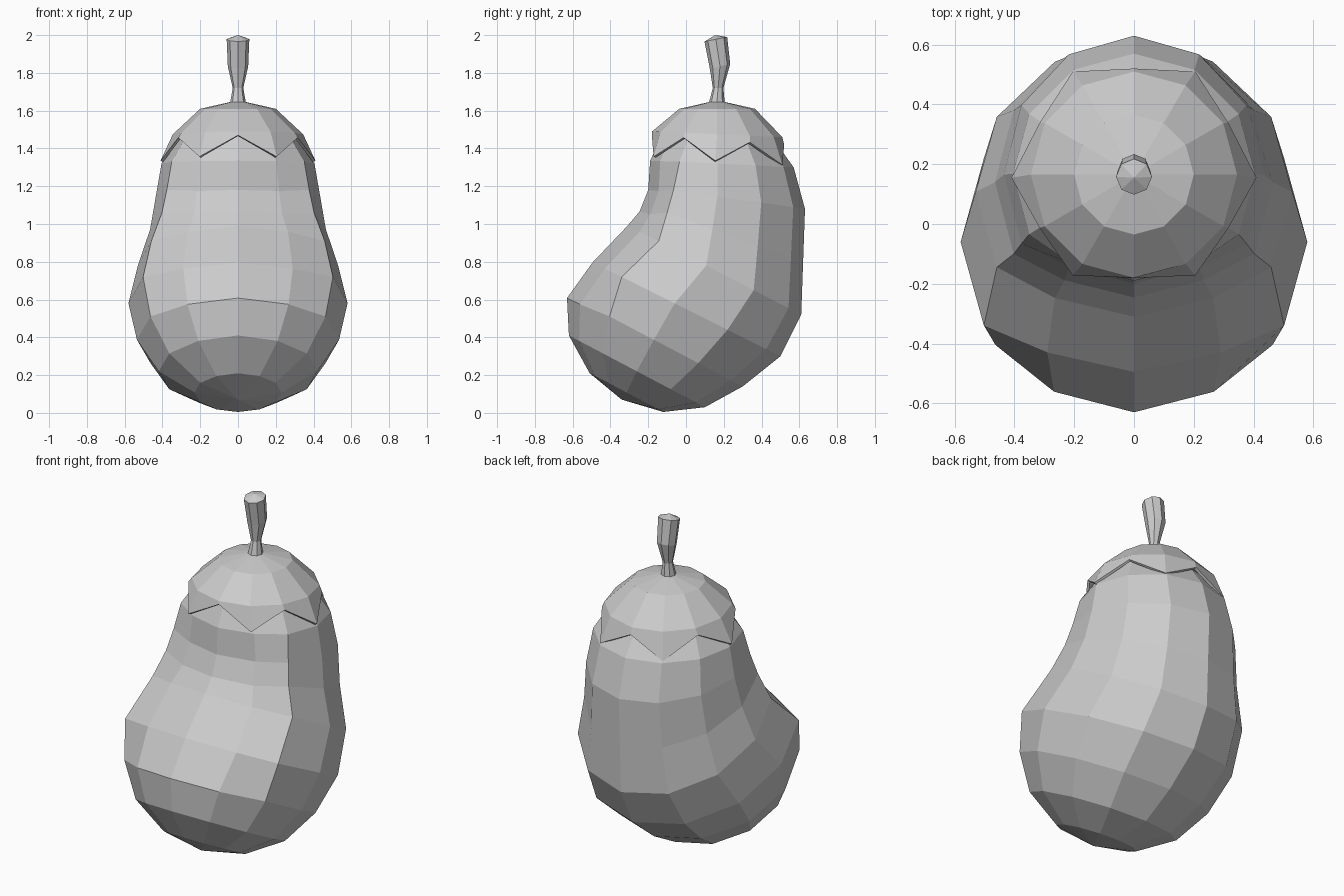
import bpy, bmesh
from math import sin, cos, pi
from mathutils import Vector

cube = bpy.data.objects.get("Cube")
if cube:
    bpy.data.objects.remove(cube)

grey = bpy.data.materials.new("plain grey")
grey.use_nodes = True
grey.diffuse_color = (0.6, 0.6, 0.6, 1)
grey.node_tree.nodes["Principled BSDF"].inputs["Base Color"].default_value = (0.6, 0.6, 0.6, 1)


def loft(name, rings, start=None, end=None):
    """Skin closed rings of points, closing the ends with fans to a pole."""
    bm = bmesh.new()
    loops = [[bm.verts.new(p) for p in ring] for ring in rings]
    n = len(loops[0])
    for a, b in zip(loops, loops[1:]):
        for i in range(n):
            j = (i + 1) % n
            bm.faces.new((a[i], a[j], b[j], b[i]))
    for pole, loop in ((start, loops[0]), (end, loops[-1])):
        if pole:
            tip = bm.verts.new(pole)
            for i in range(n):
                bm.faces.new((tip, loop[i], loop[(i + 1) % n]))
    bmesh.ops.recalc_face_normals(bm, faces=bm.faces)
    mesh = bpy.data.meshes.new(name)
    bm.to_mesh(mesh)
    bm.free()
    mesh.materials.append(grey)
    obj = bpy.data.objects.new(name, mesh)
    bpy.context.collection.objects.link(obj)
    return obj


def body_ring(width, centre, back, front):
    """Twelve-sided tilted ring with its own front depth; index 0 faces front."""
    c, b, f = (Vector((0, *p)) for p in (centre, back, front))
    half = [f, c + (f - c) * 0.85, c - (b - c) * 0.5, c,
            c + (b - c) * 0.5, c + (b - c) * 0.866, b]
    side = [p + Vector((width * sin(i * pi / 6), 0, 0)) for i, p in enumerate(half)]
    mirrored = [Vector((-p.x, p.y, p.z)) for p in side[5:0:-1]]
    return side + mirrored


# Body: half width, then (y, z) of centre, back and front of each ring
body = [
    (0.23, (-0.315, 0.108), (-0.12, 0.005), (-0.51, 0.21)),
    (0.42, (-0.26, 0.22), (0.10, 0.03), (-0.62, 0.41)),
    (0.535, (-0.17, 0.387), (0.30, 0.14), (-0.63, 0.608)),
    (0.58, (-0.06, 0.58), (0.50, 0.30), (-0.495, 0.796)),
    (0.53, (0.107, 0.78), (0.61, 0.52), (-0.31, 0.99)),
    (0.465, (0.14, 0.973), (0.62, 0.80), (-0.246, 1.066)),
    (0.435, (0.166, 1.147), (0.63, 1.08), (-0.20, 1.18)),
    (0.405, (0.167, 1.32), (0.57, 1.30), (-0.19, 1.335)),
    (0.32, (0.165, 1.45), (0.47, 1.44), (-0.13, 1.46)),
    (0.17, (0.165, 1.58), (0.33, 1.58), (0.0, 1.58)),
]
loft("body", [body_ring(*r) for r in body], (0, -0.34, 0.07), (0, 0.165, 1.61))


# Cap: two round rings, then a zigzag rim of pointed leaves
def cap_ring(radius, y, z, tilt):
    return [Vector((radius * sin(i * pi / 6), y - radius * cos(i * pi / 6),
                    z + tilt * cos(i * pi / 6))) for i in range(12)]


rim = []
for i in range(12):
    a = i * pi / 6
    tip = i % 2
    radius = 0.41 if tip else 0.365
    depth = radius * (0.92 if cos(a) > 0.1 else 1.0)
    z = 1.335 if tip else 1.445
    rim.append(Vector((radius * sin(a), 0.155 - depth * cos(a), z + 0.025 * cos(a))))
cap = loft("cap", [rim, cap_ring(0.345, 0.165, 1.475, 0.015), cap_ring(0.2, 0.165, 1.61, 0)],
           end=(0, 0.165, 1.655))
shell = cap.modifiers.new("thickness", "SOLIDIFY")
shell.thickness = 0.015
shell.offset = -1

# Stem: radius, y, z and forward lean of each ring
stem = []
for radius, y, z, lean in ((0.042, 0.163, 1.64, 0), (0.028, 0.17, 1.72, 0),
                           (0.054, 0.18, 1.835, 0.012), (0.06, 0.158, 1.978, 0.012)):
    stem.append([Vector((radius * sin(i * pi / 4), y - radius * cos(i * pi / 4),
                         z - lean * cos(i * pi / 4))) for i in range(8)])
loft("stem", stem, (0, 0.163, 1.63), (0, 0.155, 2.0))
